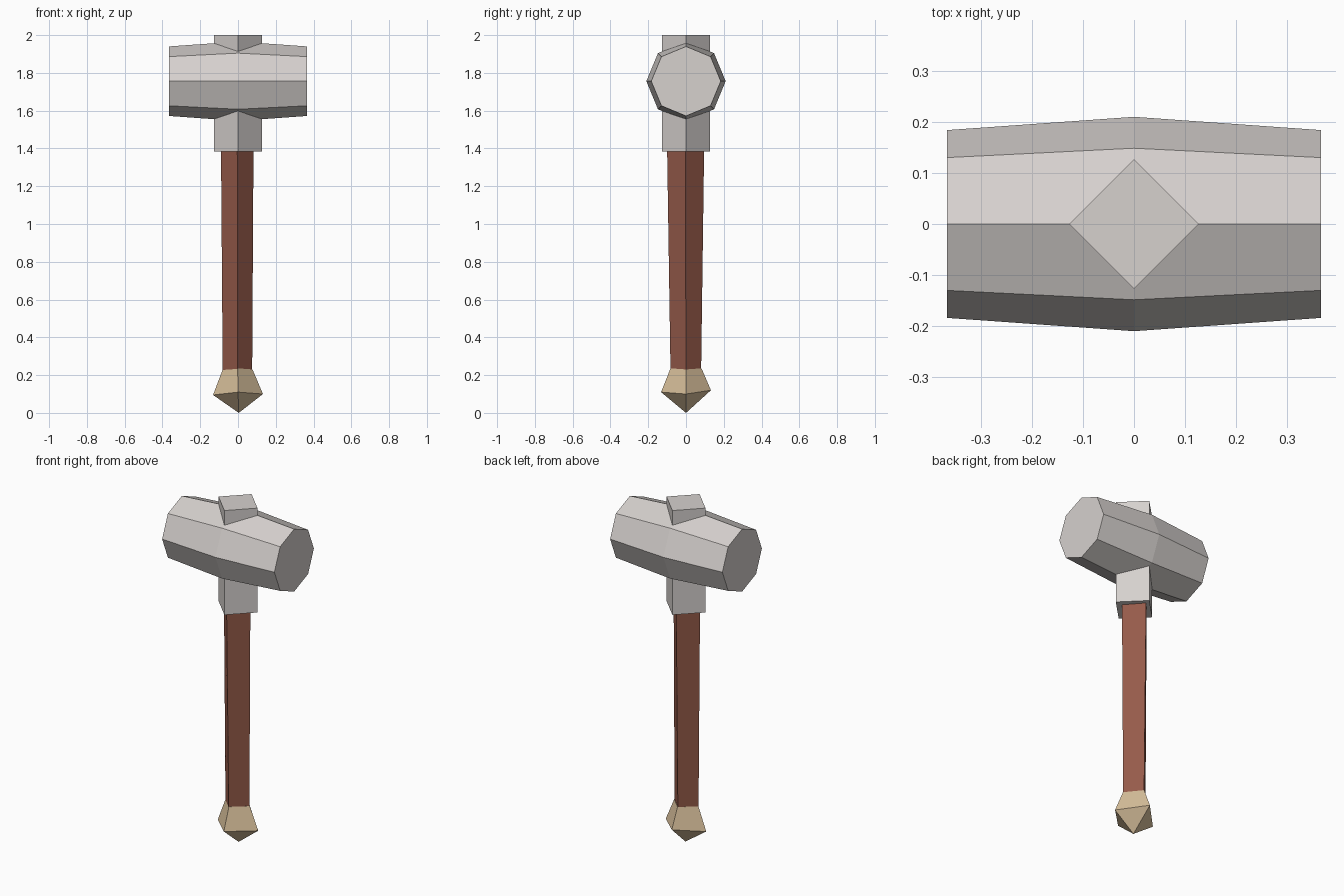
import bpy
import math

if "Cube" in bpy.data.objects:
    bpy.data.objects.remove(bpy.data.objects["Cube"])


def material(name, rgb):
    """Flat colour from 0-255 display values, stored as linear."""
    mat = bpy.data.materials.new(name)
    lin = [((c / 255 + 0.055) / 1.055) ** 2.4 for c in rgb]
    mat.diffuse_color = (*lin, 1.0)
    mat.use_nodes = True
    mat.node_tree.nodes["Principled BSDF"].inputs["Base Color"].default_value = mat.diffuse_color
    return mat


def ring_diamond(z, rx, ry, cx=0.0, cy=0.0, dz=(0, 0, 0, 0)):
    """Four points, corners facing +x, +y, -x, -y."""
    dirs = ((1, 0), (0, 1), (-1, 0), (0, -1))
    return [(cx + rx * a, cy + ry * b, z + d) for (a, b), d in zip(dirs, dz)]


def loft(name, rings, mat, tip=None):
    """Skin a list of equal rings, ordered along the axis; tip closes the first ring."""
    n = len(rings[0])
    verts = [p for ring in rings for p in ring]
    faces = [(r * n + i, r * n + (i + 1) % n,
              (r + 1) * n + (i + 1) % n, (r + 1) * n + i)
             for r in range(len(rings) - 1) for i in range(n)]
    top = (len(rings) - 1) * n
    faces.append(tuple(range(top, top + n)))
    if tip:
        verts.append(tip)
        faces += [((i + 1) % n, i, len(verts) - 1) for i in range(n)]
    else:
        faces.append(tuple(reversed(range(n))))
    mesh = bpy.data.meshes.new(name)
    mesh.from_pydata(verts, [], faces)
    mesh.materials.append(mat)
    obj = bpy.data.objects.new(name, mesh)
    bpy.context.collection.objects.link(obj)
    return obj


steel = material("pale_steel", (214, 209, 206))
wood = material("brown_wood", (150, 91, 74))
brass = material("tan_brass", (214, 190, 154))

# Barrel head: octagonal, slightly fatter in the middle
HEAD_Z = 1.756


def octagon(x, r):
    return [(x, r * math.cos(i * math.pi / 4), HEAD_Z + r * math.sin(i * math.pi / 4))
            for i in range(8)]


loft("hammer_head", [octagon(-0.366, 0.184), octagon(0, 0.21), octagon(0.366, 0.184)], steel)

# Square collar passing through the head
loft("collar", [ring_diamond(1.385, 0.127, 0.127), ring_diamond(2.0, 0.127, 0.127)], steel)

# Tapered square handle
loft("handle", [ring_diamond(0.22, 0.078, 0.081, -0.003, -0.001),
                ring_diamond(1.40, 0.086, 0.098, -0.004, -0.002)], wood)

# Pointed pommel with a slightly uneven rim
loft("pommel", [ring_diamond(0.1, 0.132, 0.132, 0, 0, (0, 0.02, -0.005, 0.01)),
                ring_diamond(0.232, 0.079, 0.082, -0.002, 0, (-0.002, 0.004, -0.002, 0.004))],
     brass, tip=(0.004, 0.0, 0.0))
